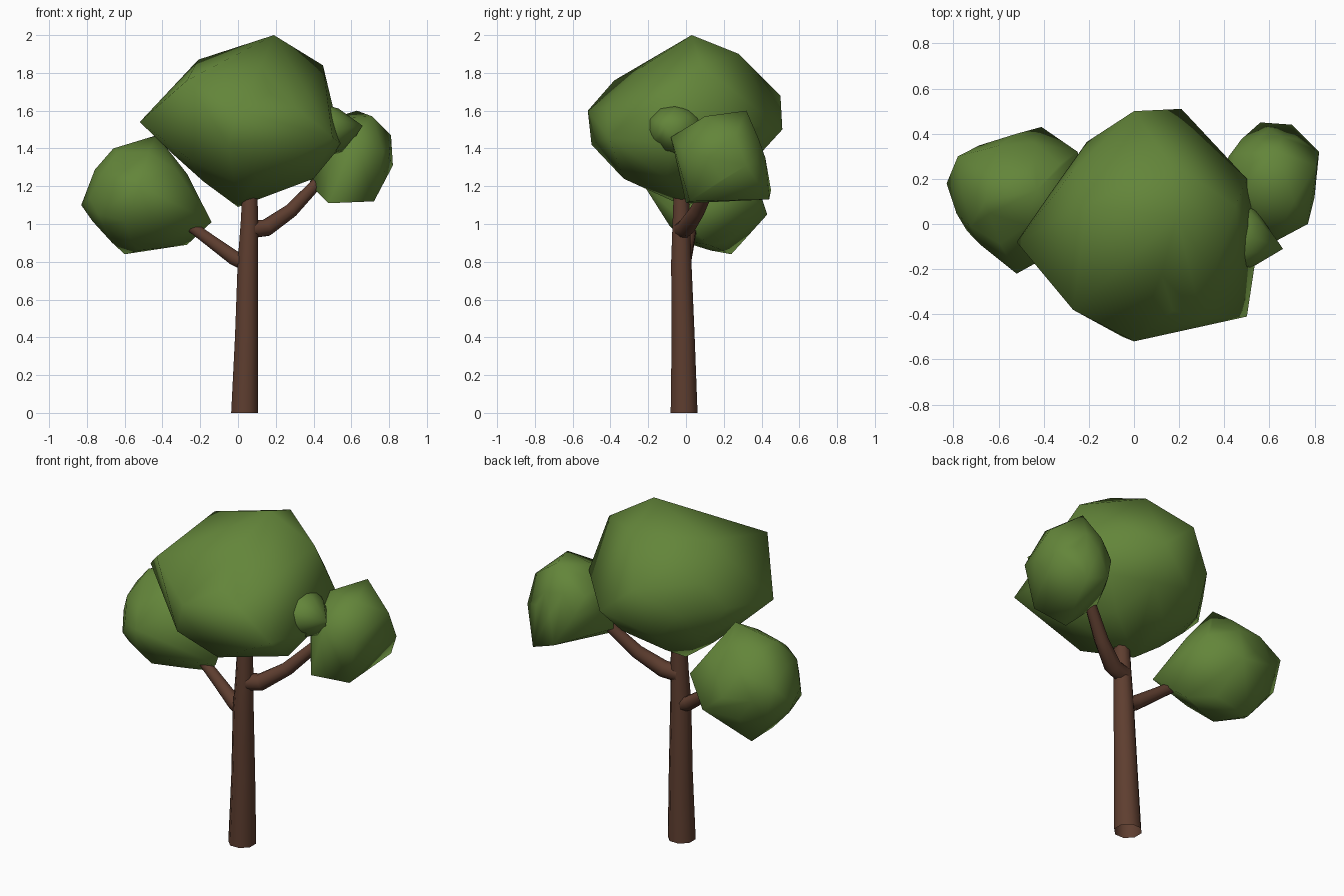
import bpy
import bmesh
import math
from mathutils import Vector, Matrix

if "Cube" in bpy.data.objects:
    bpy.data.objects.remove(bpy.data.objects["Cube"], do_unlink=True)


def material(name, rgb):
    mat = bpy.data.materials.new(name)
    mat.use_nodes = True
    colour = (*rgb, 1.0)
    mat.diffuse_color = colour
    mat.node_tree.nodes["Principled BSDF"].inputs["Base Color"].default_value = colour
    return mat


bark = material("bark brown", (0.112, 0.048, 0.029))
leaves = material("leaf green", (0.125, 0.235, 0.042))


def finish(bm, name, mat, angle):
    """Turn a bmesh into a smooth-shaded object with one material."""
    bmesh.ops.recalc_face_normals(bm, faces=bm.faces)
    mesh = bpy.data.meshes.new(name)
    bm.to_mesh(mesh)
    bm.free()
    mesh.materials.append(mat)
    obj = bpy.data.objects.new(name, mesh)
    bpy.context.collection.objects.link(obj)
    bpy.ops.object.select_all(action="DESELECT")
    obj.select_set(True)
    bpy.context.view_layer.objects.active = obj
    bpy.ops.object.shade_smooth_by_angle(angle=math.radians(angle))


def limb(name, path, radii, sides=8):
    """Tapered tube through the path points, open at its foot."""
    bm = bmesh.new()
    points = [Vector(p) for p in path]
    rings = []
    for i, (point, radius) in enumerate(zip(points, radii)):
        along = points[min(i + 1, len(points) - 1)] - points[max(i - 1, 0)]
        # Keep the foot of the trunk level with the ground
        if point.z < 0.01:
            along = Vector((0, 0, 1))
        side = Vector((0, 1, 0)).cross(along).normalized()
        other = along.cross(side).normalized()
        ring = []
        for k in range(sides):
            a = math.tau * (k + 0.5) / sides
            ring.append(bm.verts.new(point + radius * (side * math.cos(a) + other * math.sin(a))))
        rings.append(ring)
    for low, high in zip(rings, rings[1:]):
        for k in range(sides):
            n = (k + 1) % sides
            bm.faces.new((low[k], low[n], high[n], high[k]))
    bm.faces.new(rings[-1])
    finish(bm, name, bark, 60)


def foliage(name, centre, radii, corners):
    """Rounded clump: low-poly ellipsoid stretched out to a few corners."""
    bm = bmesh.new()
    place = Matrix.Translation(centre) @ Matrix.Diagonal((*radii, 1))
    bmesh.ops.create_icosphere(bm, subdivisions=2, radius=1, matrix=place)
    cloud = [v.co.copy() for v in bm.verts] + [Vector(c) for c in corners]
    bm.clear()
    for co in cloud:
        bm.verts.new(co)
    bmesh.ops.convex_hull(bm, input=bm.verts[:])
    loose = [v for v in bm.verts if not v.link_faces]
    bmesh.ops.delete(bm, geom=loose, context="VERTS")
    finish(bm, name, leaves, 70)


# Trunk and the two branches
limb("trunk",
     [(0.035, -0.01, 0), (0.045, -0.015, 0.4), (0.052, -0.025, 0.8), (0.06, -0.025, 1.0), (0.065, -0.025, 1.25)],
     [0.077, 0.066, 0.058, 0.05, 0.04])
limb("right_branch",
     [(0.05, -0.02, 0.79), (-0.02, -0.01, 0.82), (-0.13, 0.01, 0.9), (-0.32, 0.04, 1.04)],
     [0.045, 0.042, 0.036, 0.028])
limb("left_branch",
     [(0.06, -0.02, 0.97), (0.15, 0, 0.98), (0.28, 0.06, 1.07), (0.46, 0.15, 1.26)],
     [0.05, 0.048, 0.04, 0.03])

# Main canopy and the pointed tip on its left
foliage("canopy", (0.05, 0, 1.53), (0.44, 0.45, 0.36), [
    (0.19, 0.03, 2.0), (-0.21, 0.08, 1.87), (0.45, 0.08, 1.84),
    (0.15, 0.28, 1.9), (-0.52, -0.08, 1.54), (-0.27, -0.38, 1.76),
    (0, -0.52, 1.6), (-0.05, -0.5, 1.42), (0.5, -0.41, 1.46),
    (0.3, -0.42, 1.62), (0, 0.5, 1.68), (0.21, 0.51, 1.5),
    (0.5, 0.2, 1.55), (0.1, -0.33, 1.24), (0.4, -0.1, 1.24),
    (0, 0, 1.09), (0.55, -0.08, 1.42)])
foliage("canopy_tip", (0.47, -0.06, 1.5), (0.12, 0.15, 0.13), [
    (0.66, -0.11, 1.52), (0.57, 0, 1.38)])

# Side clumps at the branch ends
foliage("right_clump", (-0.52, 0.13, 1.14), (0.28, 0.27, 0.28), [
    (-0.83, 0.18, 1.1), (-0.78, 0.3, 1.23), (-0.66, 0.1, 1.4),
    (-0.43, 0.15, 1.47), (-0.41, 0.43, 1.05), (-0.25, 0.32, 1.18),
    (-0.52, -0.22, 1.2), (-0.14, -0.01, 1.01), (-0.27, 0.12, 0.89),
    (-0.6, 0.24, 0.84), (-0.74, -0.03, 1.05)])
foliage("left_clump", (0.6, 0.19, 1.35), (0.21, 0.23, 0.22), [
    (0.48, 0, 1.11), (0.72, 0.02, 1.12), (0.7, 0.44, 1.13),
    (0.56, 0.45, 1.18), (0.82, 0.32, 1.31), (0.81, 0.26, 1.47),
    (0.63, 0.32, 1.6), (0.71, 0.1, 1.57), (0.77, 0, 1.38),
    (0.42, 0.3, 1.4), (0.38, 0.14, 1.21), (0.5, 0.15, 1.56),
    (0.62, -0.08, 1.46)])
